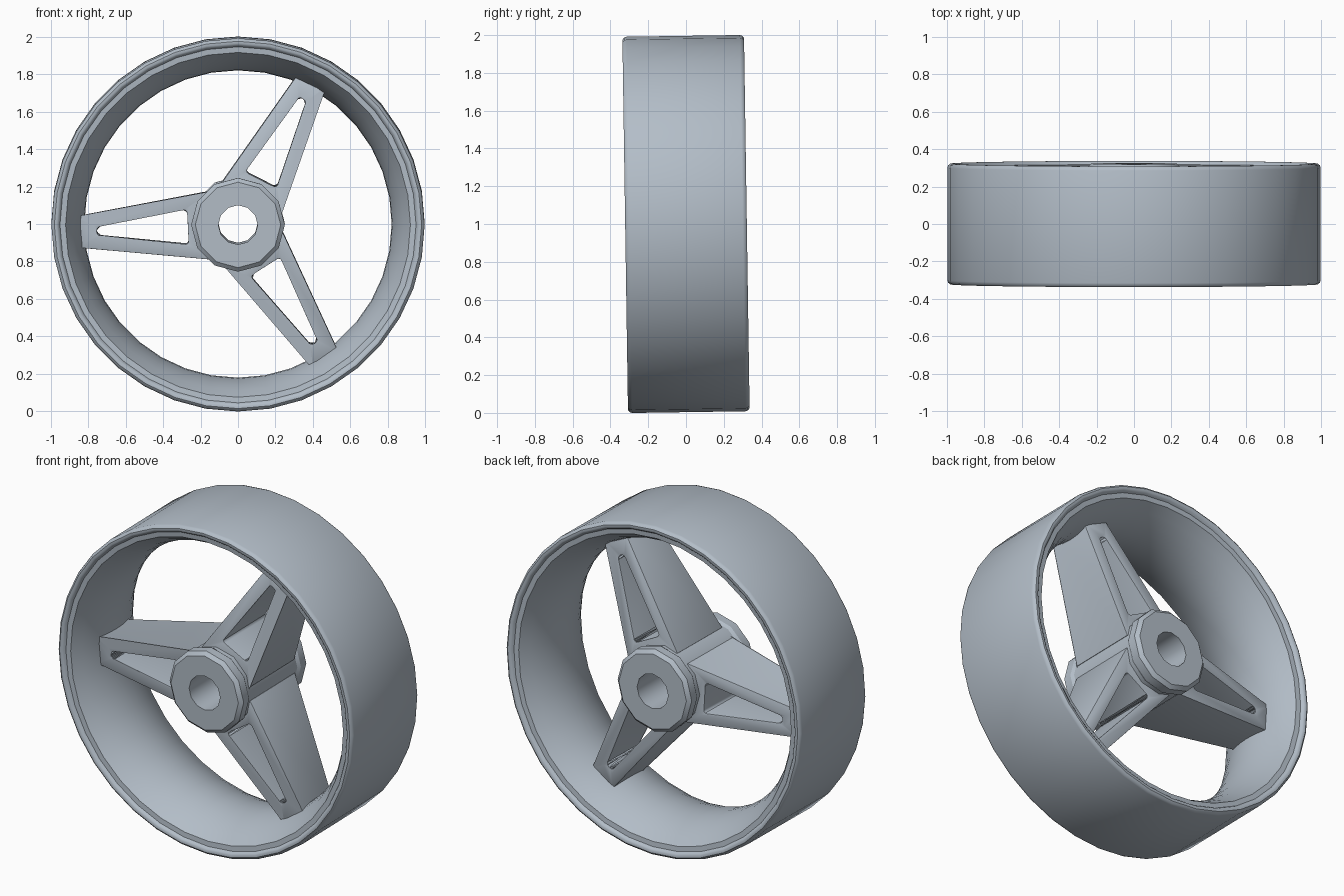
import bpy, bmesh
from math import cos, sin, tau, radians
from mathutils import Matrix

cube = bpy.data.objects.get("Cube")
if cube:
    bpy.data.objects.remove(cube, do_unlink=True)

metal = bpy.data.materials.new("blue_grey_metal")
metal.use_nodes = True
colour = (0.45, 0.51, 0.575, 1)
metal.diffuse_color = colour
metal.node_tree.nodes["Principled BSDF"].inputs["Base Color"].default_value = colour

# The axle runs along y; the whole wheel leans very slightly forward
PLACE = Matrix.Translation((0, 0, 1)) @ Matrix.Rotation(0.015, 4, 'X')


def finish(name, bm, turn=0.0, bevel=0.0, angle=30):
    bmesh.ops.recalc_face_normals(bm, faces=bm.faces[:])
    mesh = bpy.data.meshes.new(name)
    bm.to_mesh(mesh)
    bm.free()
    mesh.materials.append(metal)
    obj = bpy.data.objects.new(name, mesh)
    bpy.context.collection.objects.link(obj)
    obj.matrix_world = PLACE @ Matrix.Rotation(-turn, 4, 'Y')
    bpy.ops.object.select_all(action='DESELECT')
    bpy.context.view_layer.objects.active = obj
    obj.select_set(True)
    if bevel:
        mod = obj.modifiers.new("rounded_edges", 'BEVEL')
        mod.width, mod.segments = bevel, 2
        mod.limit_method, mod.angle_limit = 'ANGLE', radians(40)
        bpy.ops.object.modifier_apply(modifier=mod.name)
    bpy.ops.object.shade_smooth_by_angle(angle=radians(angle))
    return obj


def lathe(name, half, sides, angle):
    """Spin a closed (radius, y) profile, mirrored front to back."""
    profile = half + [(r, -y) for r, y in reversed(half) if y > 0]
    bm = bmesh.new()
    rings = [[bm.verts.new((r * cos(tau * i / sides), y, r * sin(tau * i / sides)))
              for r, y in profile] for i in range(sides)]
    n = len(profile)
    for i in range(sides):
        a, b = rings[i], rings[(i + 1) % sides]
        for j in range(n):
            k = (j + 1) % n
            bm.faces.new((a[j], a[k], b[k], b[j]))
    return finish(name, bm, angle=angle)


# Rim: bulging inside wall, recessed ledge and rounded outer lip
wall = [(0.82 + 0.1 * (y / 0.3) ** 2, y) for y in (0, 0.06, 0.12, 0.18, 0.24, 0.3)]
lip = [(0.95, 0.303), (0.958, 0.316), (0.968, 0.322), (0.98, 0.322), (0.991, 0.314), (0.996, 0.30)]
lathe("rim", wall + lip, 36, 35)

# Hub: bored cylinder with a chamfered collar at each end
lathe("hub", [(0.105, 0.322), (0.228, 0.322), (0.25, 0.302), (0.25, 0.25), (0.238, 0.232)], 12, 32)


def depth(r):
    return 0.205 - 0.115 * (r - 0.25)


def spoke(name, turn):
    """Tapered frame with a wedge-shaped opening running through it."""
    outer = [(0.15, 0.18), (0.86, 0.082)]
    inner = [(0.268, 0.094), (0.755, 0.022)]
    bm = bmesh.new()

    def loop(pts, side):
        around = [(r, w) for r, w in pts] + [(r, -w) for r, w in reversed(pts)]
        return [bm.verts.new((r, side * depth(r), w)) for r, w in around]

    of, inf, ob, inb = loop(outer, -1), loop(inner, -1), loop(outer, 1), loop(inner, 1)
    for i in range(4):
        j = (i + 1) % 4
        for a, b in ((of, inf), (ob, inb), (of, ob), (inf, inb)):
            bm.faces.new((a[i], a[j], b[j], b[i]))
    # Round the corners of the opening
    corners = [bm.edges.get((inf[i], inb[i])) for i in range(4)]
    bmesh.ops.bevel(bm, geom=corners, offset=0.02, segments=3, profile=0.5, affect='EDGES')
    finish(name, bm, turn, bevel=0.014)


for name, degrees in (("upper_spoke", 62.8), ("side_spoke", 182.8), ("lower_spoke", 302.8)):
    spoke(name, radians(degrees))
